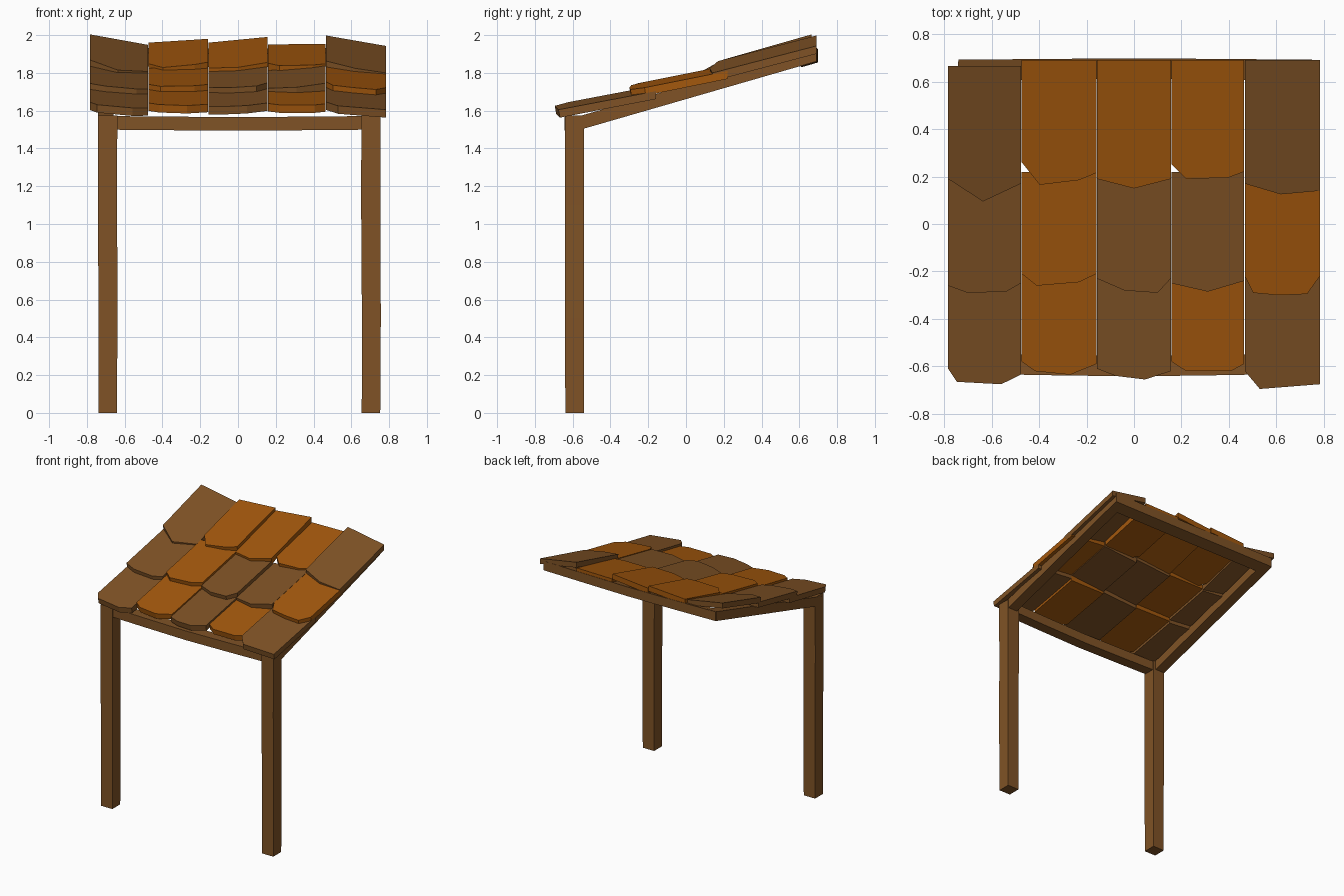
import bpy, bmesh

if "Cube" in bpy.data.objects:
    bpy.data.objects.remove(bpy.data.objects["Cube"])


def material(name, rgb):
    m = bpy.data.materials.new(name)
    m.diffuse_color = (*rgb, 1)
    m.use_nodes = True
    m.node_tree.nodes["Principled BSDF"].inputs["Base Color"].default_value = m.diffuse_color
    return m


BROWN = material("brown wood", (0.215, 0.086, 0.019))
ORANGE = material("orange wood", (0.37, 0.098, 0.004))


def loft(name, rings, mat):
    """Solid skin through rings of equal point count, capped at both ends."""
    bm = bmesh.new()
    rows = [[bm.verts.new(p) for p in r] for r in rings]
    n = len(rows[0])
    for a, b in zip(rows, rows[1:]):
        for i in range(n):
            j = (i + 1) % n
            bm.faces.new((a[i], a[j], b[j], b[i]))
    bm.faces.new(rows[0])
    bm.faces.new(rows[-1])
    bmesh.ops.recalc_face_normals(bm, faces=bm.faces[:])
    me = bpy.data.meshes.new(name)
    bm.to_mesh(me)
    bm.free()
    me.materials.append(mat)
    ob = bpy.data.objects.new(name, me)
    bpy.context.collection.objects.link(ob)
    return ob


# Two front posts, slightly uneven along their height
for side, cx in (("left", -0.69), ("right", 0.704)):
    rings = []
    for z, dx, w in ((0, 0, 0.049), (0.5, 0.002, 0.05), (1.1, -0.001, 0.051), (1.575, 0, 0.051)):
        x = cx + dx
        rings.append([(x - w, -0.59 - w, z), (x + w, -0.59 - w, z),
                      (x + w, -0.59 + w, z), (x - w, -0.59 + w, z)])
    loft(side + "_post", rings, BROWN)


# Sloping side rafters
def slope(y):
    return 1.505 + 0.289 * (y + 0.54)


for side, x0, x1 in (("left", -0.742, -0.66), ("right", 0.67, 0.752)):
    loft(side + "_rafter",
         [[(x0, y, slope(y)), (x1, y, slope(y)), (x1, y, slope(y) + 0.073), (x0, y, slope(y) + 0.073)]
          for y in (-0.63, 0.0, 0.685)], BROWN)

# Front and back cross beams, gently bowed
for name, y0, y1, bow in (("front_beam", -0.63, -0.545, -0.012), ("back_beam", 0.605, 0.692, 0.006)):
    rings = []
    for x, k in ((-0.74, 0), (-0.35, 0.6), (0, 1), (0.35, 0.6), (0.75, 0)):
        d = bow * k
        z0, z1 = (1.5, 1.5) if y0 < 0 else (slope(y0), slope(y1))
        drop = 0.006 * k
        rings.append([(x, y0 + d, z0 - drop), (x, y1 + d, z1 - drop),
                      (x, y1 + d, z1 + 0.072 - drop), (x, y0 + d, z0 + 0.072 - drop)])
    loft(name, rings, BROWN)

# Shingles: each row has back y, reference front y and top z there, slope;
# each shingle has colour, sideways tilt and its front edge (x across 0..1, y)
EDGES = [-0.785, -0.475, -0.157, 0.157, 0.465, 0.785]
ROWS = {
    "lower": (-0.16, -0.65, 1.625, 0.19, "BOBOB", (-0.025, -0.005, 0.02, 0, -0.03), [
        [(0, -0.61), (0.12, -0.665), (0.73, -0.675), (1, -0.635)],
        [(0, -0.58), (0.18, -0.62), (0.65, -0.635), (1, -0.59)],
        [(0, -0.61), (0.25, -0.64), (0.65, -0.655), (1, -0.62)],
        [(0, -0.58), (0.2, -0.62), (0.82, -0.62), (1, -0.59)],
        [(0, -0.62), (0.2, -0.695), (1, -0.675)]]),
    "middle": (0.22, -0.28, 1.725, 0.20, "BOBBO", (-0.03, 0, 0.025, 0.025, -0.03), [
        [(0, -0.26), (0.27, -0.29), (0.8, -0.285), (1, -0.25)],
        [(0, -0.21), (0.2, -0.26), (0.77, -0.245), (1, -0.21)],
        [(0, -0.23), (0.37, -0.28), (0.82, -0.29), (1, -0.23)],
        [(0, -0.25), (0.5, -0.285), (1, -0.24)],
        [(0, -0.22), (0.11, -0.29), (0.45, -0.3), (0.83, -0.295), (1, -0.22)]]),
    "upper": (0.69, 0.17, 1.835, 0.26, "BOOOB", (-0.055, 0.02, 0.03, 0.004, -0.055), [
        [(0, 0.19), (0.48, 0.095), (1, 0.17)],
        [(0, 0.26), (0.24, 0.165), (0.77, 0.185), (1, 0.215)],
        [(0, 0.19), (0.5, 0.15), (1, 0.19)],
        [(0, 0.25), (0.2, 0.19), (0.78, 0.195), (1, 0.22)],
        [(0, 0.17), (0.48, 0.125), (1, 0.14)]]),
}
TOP_LIFT = (0.013, 0.0, 0.005, -0.018, 0.0)
for row, (back, yref, zref, s, colours, tilts, fronts) in ROWS.items():
    for c in range(5):
        x0, x1 = EDGES[c] + 0.002, EDGES[c + 1] - 0.002
        yb = back - (0.025 if row == "upper" and c == 0 else 0)
        outline = fronts[c] + [(1, yb), (0, yb)]
        lift = TOP_LIFT[c] if row == "upper" else 0
        top = []
        for u, y in outline:
            z = zref + s * (y - yref) + tilts[c] * (u - 0.5)
            z += lift * (y - yref) / (back - yref)
            top.append((x0 + (x1 - x0) * u, y, z))
        under = [(x, y + (0.008 if y < yb else 0), z - 0.042) for x, y, z in top]
        loft(f"{row}_shingle_{c + 1}", [under, top], ORANGE if colours[c] == "O" else BROWN)
